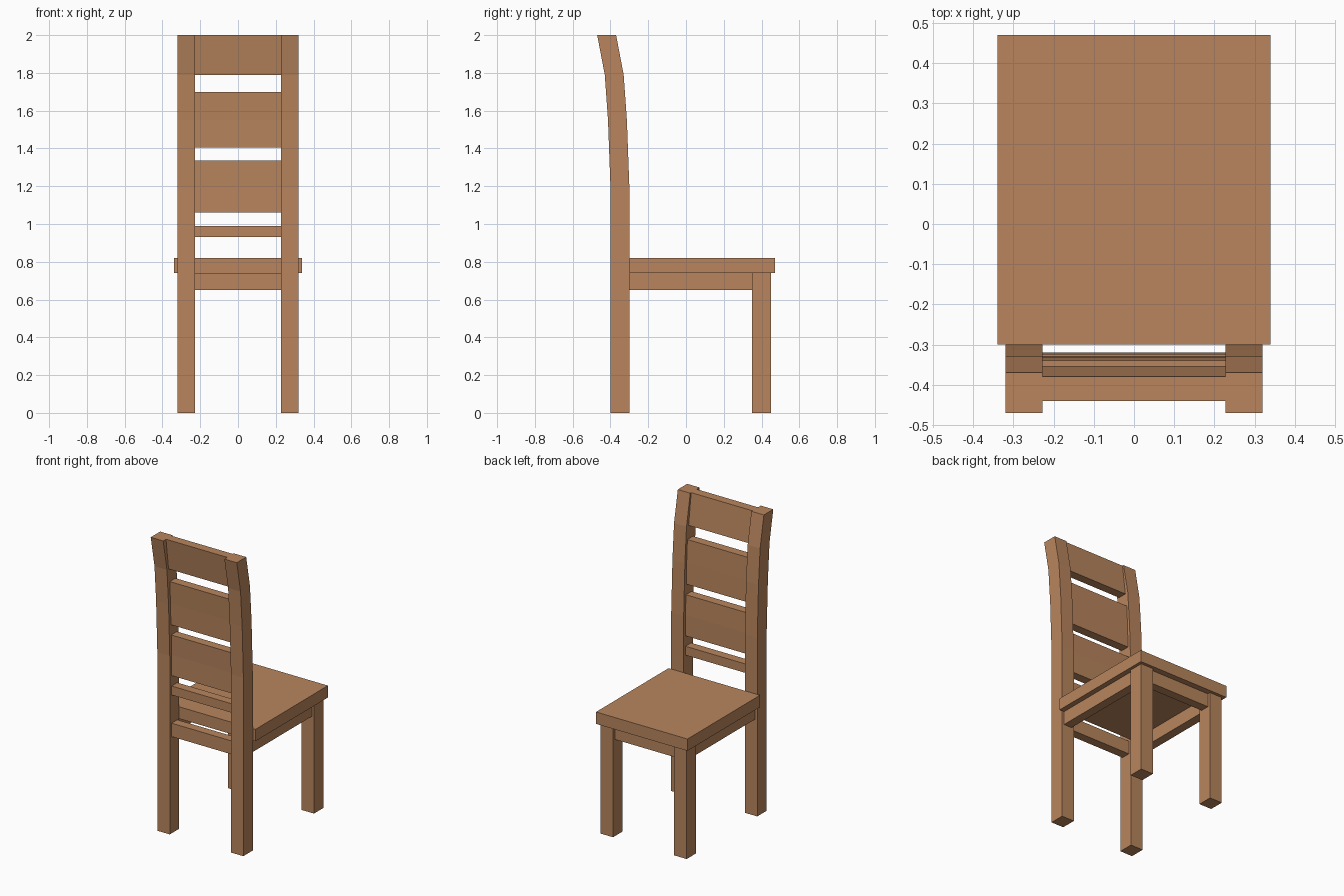
import bpy, bmesh

if "Cube" in bpy.data.objects:
    bpy.data.objects.remove(bpy.data.objects["Cube"])

wood = bpy.data.materials.new("wood")
wood.diffuse_color = (0.48, 0.235, 0.11, 1)
wood.use_nodes = True
wood.node_tree.nodes["Principled BSDF"].inputs["Base Color"].default_value = wood.diffuse_color


def extrude_profile(name, profile, x0, x1):
    """Extrude a closed (y, z) outline from x0 to x1."""
    bm = bmesh.new()
    face = bm.faces.new([bm.verts.new((x0, y, z)) for y, z in profile])
    ext = bmesh.ops.extrude_face_region(bm, geom=[face])
    verts = [g for g in ext["geom"] if isinstance(g, bmesh.types.BMVert)]
    bmesh.ops.translate(bm, verts=verts, vec=(x1 - x0, 0, 0))
    bmesh.ops.recalc_face_normals(bm, faces=bm.faces)
    me = bpy.data.meshes.new(name)
    bm.to_mesh(me)
    bm.free()
    me.materials.append(wood)
    ob = bpy.data.objects.new(name, me)
    bpy.context.collection.objects.link(ob)
    return ob


def box(name, x, y, z):
    return extrude_profile(name, [(y[0], z[0]), (y[1], z[0]), (y[1], z[1]), (y[0], z[1])], *x)


def band(name, spine, thick, x0, x1):
    """Bent board: spine lists (outer y, z), thickness goes toward +y."""
    return extrude_profile(name, spine + [(y + thick, z) for y, z in reversed(spine)], x0, x1)


IN, OUT = 0.2275, 0.32

# Seat
box("seat", (-0.34, 0.34), (-0.30, 0.47), (0.74, 0.82))

# Legs, posts and side aprons on both sides
post = [(-0.40, 0), (-0.40, 1.20), (-0.413, 1.55), (-0.43, 1.79), (-0.47, 2.0)]
for side, s in (("left", -1), ("right", 1)):
    band(f"back_post_{side}", post, 0.10, s * IN, s * OUT)
    box(f"front_leg_{side}", (s * IN, s * OUT), (0.35, 0.45), (0, 0.74))
    box(f"side_apron_{side}", (s * 0.245, s * 0.305), (-0.30, 0.35), (0.65, 0.74))

# Cross aprons below the seat
box("front_apron", (-IN, IN), (0.37, 0.43), (0.65, 0.74))
box("back_apron", (-IN, IN), (-0.38, -0.32), (0.65, 0.74))

# Backrest slats following the bend of the posts
slats = {
    "lower_rail": [(-0.38, 0.93), (-0.38, 0.99)],
    "lower_slat": [(-0.38, 1.06), (-0.38, 1.20), (-0.384, 1.335)],
    "middle_slat": [(-0.388, 1.405), (-0.392, 1.55), (-0.40, 1.70)],
    "top_slat": [(-0.413, 1.79), (-0.44, 2.0)],
}
for name, spine in slats.items():
    band(name, spine, 0.06, -IN, IN)
